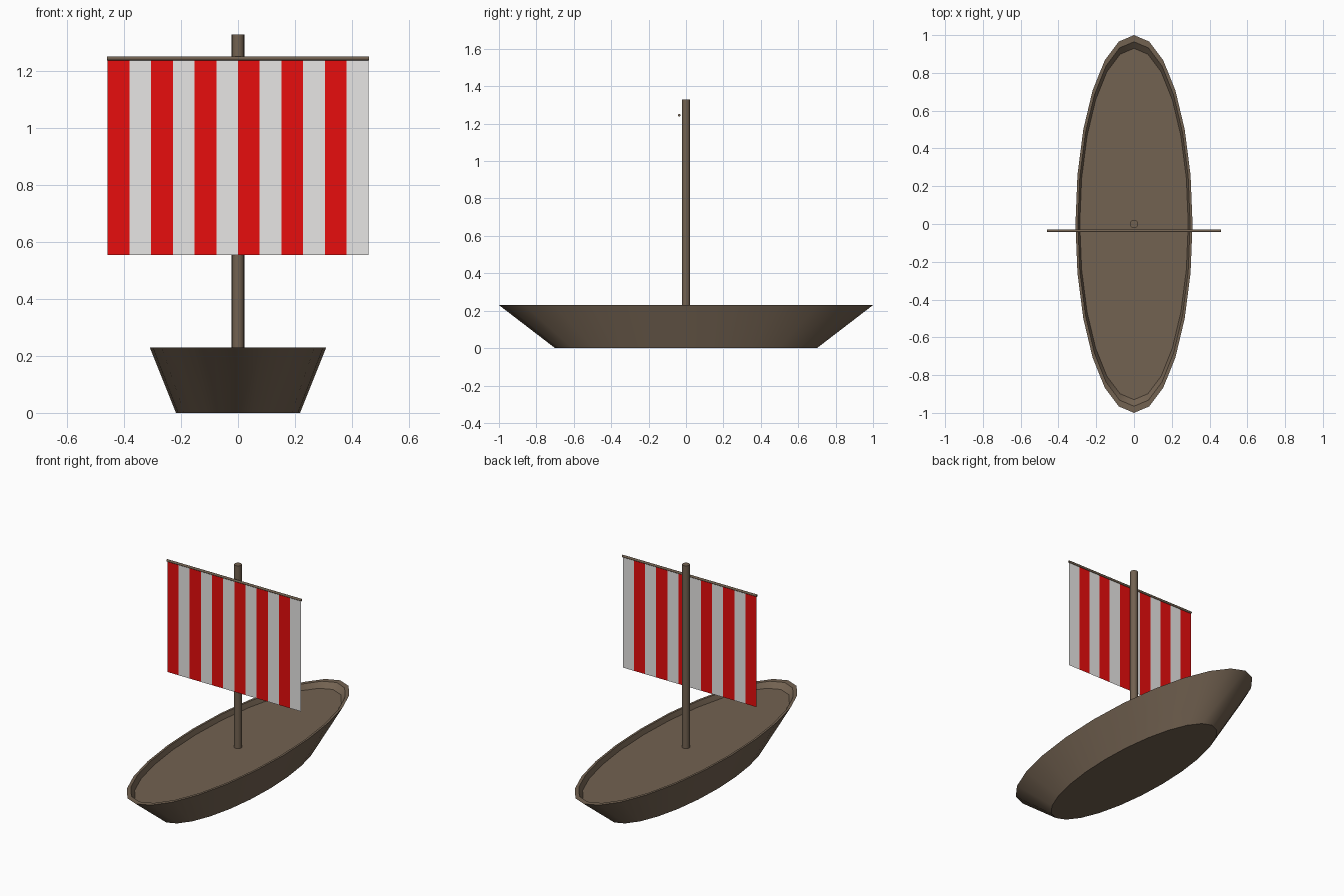
import bpy, bmesh, math
from mathutils import Matrix

if "Cube" in bpy.data.objects:
    bpy.data.objects.remove(bpy.data.objects["Cube"])


def material(name, rgb):
    m = bpy.data.materials.new(name)
    m.diffuse_color = (*rgb, 1)
    m.use_nodes = True
    m.node_tree.nodes["Principled BSDF"].inputs["Base Color"].default_value = m.diffuse_color
    return m


WOOD = material("brown wood", (0.17, 0.122, 0.082))
RED = material("sail red", (0.8, 0.004, 0.004))
WHITE = material("sail white", (0.8, 0.79, 0.78))


def finish(name, bm, mats, smooth=True):
    me = bpy.data.meshes.new(name)
    bm.to_mesh(me)
    bm.free()
    for m in mats:
        me.materials.append(m)
    ob = bpy.data.objects.new(name, me)
    bpy.context.collection.objects.link(ob)
    if smooth:
        bpy.ops.object.select_all(action='DESELECT')
        ob.select_set(True)
        bpy.context.view_layer.objects.active = ob
        bpy.ops.object.shade_smooth_by_angle(angle=math.radians(35))
    return ob


def rod(name, radius, length, sides, matrix):
    bm = bmesh.new()
    bmesh.ops.create_cone(bm, cap_ends=True, segments=sides, radius1=radius,
                          radius2=radius, depth=length, matrix=matrix)
    return finish(name, bm, [WOOD])


# Hull: stacked elliptical rings from keel, up to the rim and down to the deck
bm = bmesh.new()
N = 24
rings = []
for rx, ry, z in [(0.218, 0.70, 0), (0.31, 1.0, 0.23),
                  (0.297, 0.965, 0.23), (0.287, 0.93, 0.20)]:
    rings.append([bm.verts.new((rx * math.cos(2 * math.pi * i / N),
                                ry * math.sin(2 * math.pi * i / N), z))
                  for i in range(N)])
for a, b in zip(rings, rings[1:]):
    for i in range(N):
        j = (i + 1) % N
        bm.faces.new((a[i], a[j], b[j], b[i]))
bm.faces.new(rings[0][::-1])
bm.faces.new(rings[-1])
finish("hull", bm, [WOOD])

# Mast standing on the deck, and the yard crossing in front of it
rod("mast", 0.022, 1.13, 16, Matrix.Translation((0, 0, 0.765)))
rod("yard", 0.007, 0.92, 12,
    Matrix.Translation((0, -0.036, 1.245)) @ Matrix.Rotation(math.pi / 2, 4, 'Y'))

# Sail: a thin sheet of twelve alternating stripes
bm = bmesh.new()
STRIPES = 12
cols = []
for i in range(STRIPES + 1):
    x = -0.458 + 0.916 * i / STRIPES
    cols.append([bm.verts.new((x, -0.036, z)) for z in (0.555, 1.245)])
for i, (a, b) in enumerate(zip(cols, cols[1:])):
    bm.faces.new((a[0], b[0], b[1], a[1])).material_index = i % 2
finish("sail", bm, [RED, WHITE], smooth=False)
